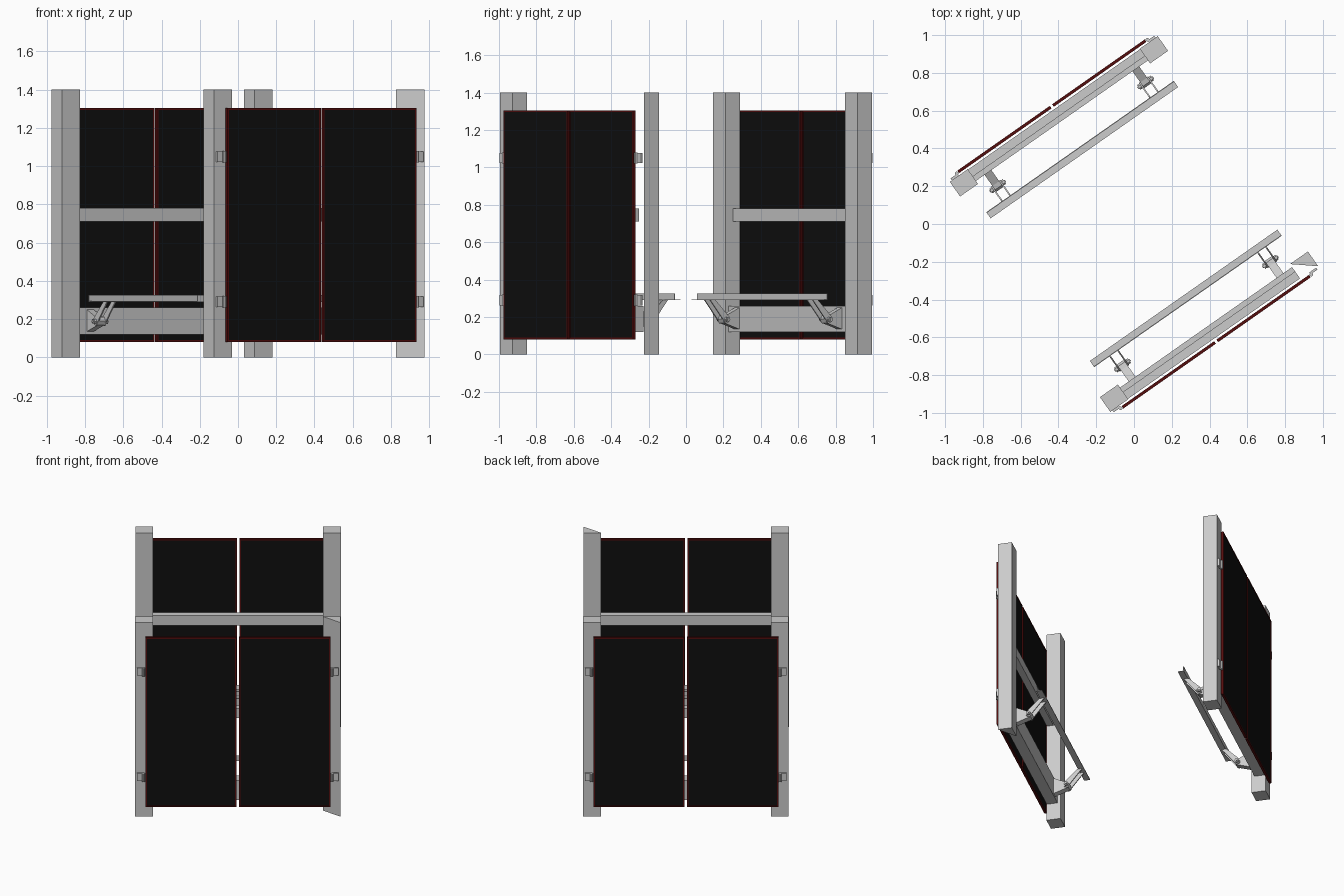
import bpy, bmesh
from math import radians, pi
from mathutils import Matrix, Vector

if "Cube" in bpy.data.objects:
    bpy.data.objects.remove(bpy.data.objects["Cube"])

ANGLE = radians(35)
CENTRE = Vector((0.3975, -0.57, 0))


def material(name, rgb):
    m = bpy.data.materials.new(name)
    m.diffuse_color = (*rgb, 1)
    m.use_nodes = True
    m.node_tree.nodes["Principled BSDF"].inputs["Base Color"].default_value = m.diffuse_color
    return m


BLACK = material("black_panel", (0.005, 0.005, 0.005))
RED = material("dark_red_trim", (0.09, 0.004, 0.004))


def finish(name, bm, place, mat=None):
    bmesh.ops.recalc_face_normals(bm, faces=bm.faces)
    me = bpy.data.meshes.new(name)
    bm.to_mesh(me)
    bm.free()
    ob = bpy.data.objects.new(name, me)
    ob.matrix_world = place
    bpy.context.collection.objects.link(ob)
    if mat:
        me.materials.append(mat)


def add_box(bm, x, y, z):
    lo, hi = Vector((x[0], y[0], z[0])), Vector((x[1], y[1], z[1]))
    m = Matrix.Translation((lo + hi) / 2) @ Matrix.Diagonal((*(hi - lo), 1))
    bmesh.ops.create_cube(bm, size=1, matrix=m)


def box(name, place, x, y, z, mat=None):
    bm = bmesh.new()
    add_box(bm, x, y, z)
    finish(name, bm, place, mat)


def prism(name, place, pts, vec):
    bm = bmesh.new()
    f = bm.faces.new([bm.verts.new(p) for p in pts])
    r = bmesh.ops.extrude_face_region(bm, geom=[f])
    bmesh.ops.translate(bm, vec=vec, verts=[v for v in r["geom"] if isinstance(v, bmesh.types.BMVert)])
    finish(name, bm, place)


def rod(name, place, centre, radius, length, axis, sides):
    bm = bmesh.new()
    rot = Matrix.Rotation(pi / 2, 4, 'Y') if axis == 'X' else Matrix()
    bmesh.ops.create_cone(bm, cap_ends=True, segments=sides, radius1=radius, radius2=radius,
                          depth=length, matrix=Matrix.Translation(centre) @ rot)
    finish(name, bm, place)


# local frame: x along the gate, -y towards the door side, +y towards the foot rail
def gate(tag, place, cut_post):
    def n(part):
        return f"{part}_{tag}"

    # posts (one of them is a triangular prism)
    for s in (-1, 1):
        a, b, h = s * 0.614 - 0.058, s * 0.614 + 0.058, 0.0475
        pts = [(a, h, 0), (b, h, 0), (b, -h, 0), (a, -h, 0)]
        if cut_post and s == 1:
            pts.pop()
        prism(n("post"), place, pts, (0, 0, 1.4))

    # cross beams
    box(n("middle_beam"), place, (-0.556, 0.556), (-0.045, 0.0), (0.71, 0.78))
    box(n("lower_beam"), place, (-0.556, 0.556), (-0.045, 0.028), (0.12, 0.26))

    # door leaves: black panel inside a thin red rim
    r = 0.01
    for s in (-1, 1):
        x0, x1 = sorted((s * 0.0075, s * 0.605))
        box(n("door_panel"), place, (x0 + r, x1 - r), (-0.071, -0.059), (0.08 + r, 1.305 - r), BLACK)
        bm = bmesh.new()
        y = (-0.073, -0.057)
        add_box(bm, (x0, x0 + r), y, (0.08, 1.305))
        add_box(bm, (x1 - r, x1), y, (0.08, 1.305))
        add_box(bm, (x0 + r, x1 - r), y, (0.08, 0.08 + r))
        add_box(bm, (x0 + r, x1 - r), y, (1.305 - r, 1.305))
        finish(n("door_rim"), bm, place, RED)

        # hinges
        for z in (0.29, 1.05):
            x = sorted((s * 0.615, s * 0.658))
            box(n("hinge_plate"), place, x, (-0.06, -0.0475), (z - 0.027, z + 0.027))
            rod(n("hinge_barrel"), place, (s * 0.616, -0.063, z), 0.01, 0.06, 'Z', 8)

        # arm from the lower beam
        c = s * 0.478
        side = [(0.028, 0.135), (0.028, 0.25), (0.10, 0.215), (0.125, 0.21),
                (0.137, 0.19), (0.128, 0.168), (0.108, 0.162)]
        prism(n("bracket_arm"), place, [(c - 0.022, y, z) for y, z in side], (0.044, 0, 0))
        # paired links up to the foot rail
        link = [(0.10, 0.175), (0.122, 0.165), (0.137, 0.185), (0.222, 0.29), (0.188, 0.29), (0.098, 0.2)]
        for k in (-1, 1):
            prism(n("bracket_link"), place, [(c + k * 0.026 - 0.004, y, z) for y, z in link], (0.008, 0, 0))
            rod(n("bolt_head"), place, (c + k * 0.037, 0.117, 0.188), 0.015, 0.014, 'X', 6)
        rod(n("bolt"), place, (c, 0.117, 0.188), 0.007, 0.1, 'X', 8)

    # foot rail: an L-shaped angle section
    rail = [(0.195, 0.29), (0.235, 0.29), (0.235, 0.295), (0.2, 0.295), (0.2, 0.327), (0.195, 0.327)]
    prism(n("foot_rail"), place, [(-0.606, y, z) for y, z in rail], (1.212, 0, 0))


base = Matrix.Translation(CENTRE) @ Matrix.Rotation(ANGLE, 4, 'Z')
gate("front", base, True)
gate("back", Matrix.Rotation(pi, 4, 'Z') @ base, False)
